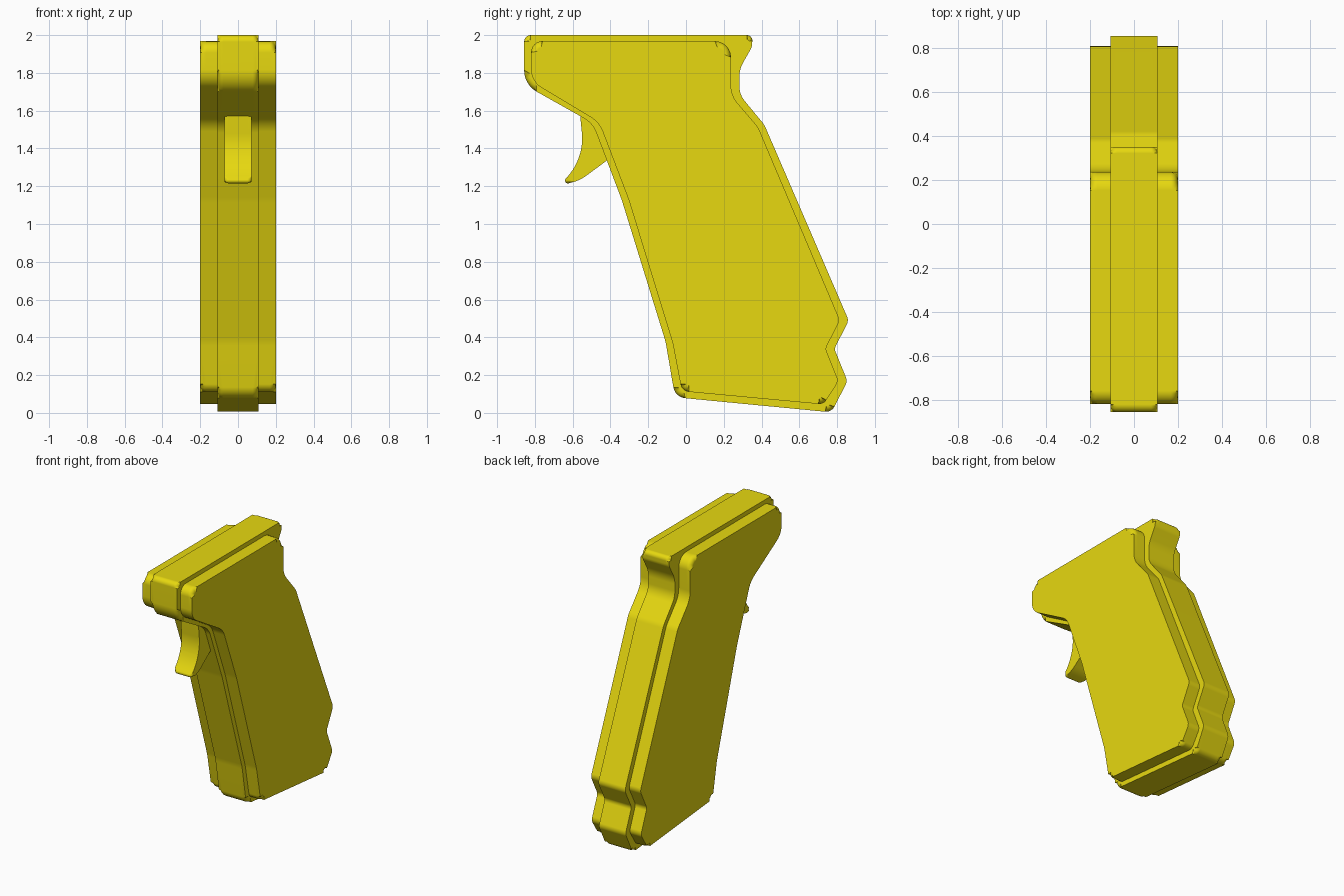
import bpy, bmesh, math
from mathutils import Vector

if "Cube" in bpy.data.objects:
    bpy.data.objects.remove(bpy.data.objects["Cube"])

yellow = bpy.data.materials.new("yellow")
yellow.diffuse_color = (0.8, 0.69, 0.005, 1)
yellow.use_nodes = True
yellow.node_tree.nodes["Principled BSDF"].inputs["Base Color"].default_value = yellow.diffuse_color


def rounded(points, steps=6):
    """Turn (y, z, radius) corners into an outline with filleted corners."""
    out, n = [], len(points)
    for i, (y, z, r) in enumerate(points):
        p = Vector((y, z))
        a = (Vector(points[i - 1][:2]) - p)
        b = (Vector(points[(i + 1) % n][:2]) - p)
        half = a.angle(b) / 2
        d = min(r / math.tan(half), a.length * 0.48, b.length * 0.48)
        r = d * math.tan(half)
        a.normalize()
        b.normalize()
        c = p + (a + b).normalized() * (r / math.sin(half))
        v0, v1 = p + a * d - c, p + b * d - c
        for k in range(steps + 1):
            t = k / steps
            ang = v0.angle(v1)
            w = (v0 * math.sin((1 - t) * ang) + v1 * math.sin(t * ang)) / math.sin(ang)
            out.append(c + w)
    return out


def slab(name, points, half_width, bevel):
    """Extrude a side outline across x and round its two rims."""
    bm = bmesh.new()
    outline = rounded(points)
    left = [bm.verts.new((-half_width, p.x, p.y)) for p in outline]
    right = [bm.verts.new((half_width, p.x, p.y)) for p in outline]
    n = len(outline)
    caps = [bm.faces.new(left), bm.faces.new(right[::-1])]
    for i in range(n):
        j = (i + 1) % n
        bm.faces.new((left[j], left[i], right[i], right[j]))
    rims = [e for f in caps for e in f.edges]
    bmesh.ops.bevel(bm, geom=rims, offset=bevel, segments=5, profile=0.5,
                    affect='EDGES', clamp_overlap=False)
    bmesh.ops.recalc_face_normals(bm, faces=bm.faces)
    me = bpy.data.meshes.new(name)
    bm.to_mesh(me)
    bm.free()
    me.materials.append(yellow)
    ob = bpy.data.objects.new(name, me)
    bpy.context.collection.objects.link(ob)
    bpy.ops.object.select_all(action='DESELECT')
    ob.select_set(True)
    bpy.context.view_layer.objects.active = ob
    bpy.ops.object.shade_smooth_by_angle(angle=math.radians(40))
    wn = ob.modifiers.new("flat_sides", 'WEIGHTED_NORMAL')
    wn.keep_sharp = True
    return ob


# Central frame, slightly larger outline and narrow
slab("grip_core", [
    (-0.857, 2.0, 0.035), (0.354, 2.0, 0.035), (0.348, 1.935, 0.06),
    (0.283, 1.82, 0.15), (0.283, 1.685, 0.12), (0.415, 1.525, 0.12),
    (0.862, 0.488, 0.05), (0.785, 0.34, 0.04), (0.855, 0.168, 0.05),
    (0.77, 0.003, 0.05), (-0.058, 0.083, 0.07), (-0.108, 0.377, 0.3),
    (-0.34, 1.127, 0.5), (-0.494, 1.534, 0.15), (-0.857, 1.738, 0.13),
], 0.108, 0.03)

# Wider grip panels on both sides, set in from the frame outline
slab("grip_panels", [
    (-0.82, 1.968, 0.06), (0.238, 1.968, 0.085), (0.238, 1.68, 0.15),
    (0.382, 1.512, 0.12), (0.815, 0.49, 0.05), (0.738, 0.34, 0.04),
    (0.808, 0.168, 0.05), (0.728, 0.045, 0.045), (-0.022, 0.115, 0.05),
    (-0.071, 0.372, 0.3), (-0.303, 1.127, 0.5), (-0.46, 1.539, 0.15),
    (-0.82, 1.755, 0.11),
], 0.2, 0.032)

# Curved trigger
slab("trigger", [
    (-0.562, 1.59, 0.02), (-0.545, 1.42, 0.3), (-0.585, 1.30, 0.3),
    (-0.668, 1.203, 0.015), (-0.56, 1.232, 0.2), (-0.40, 1.35, 0.03),
    (-0.36, 1.42, 0.03), (-0.45, 1.59, 0.03),
], 0.072, 0.022)
